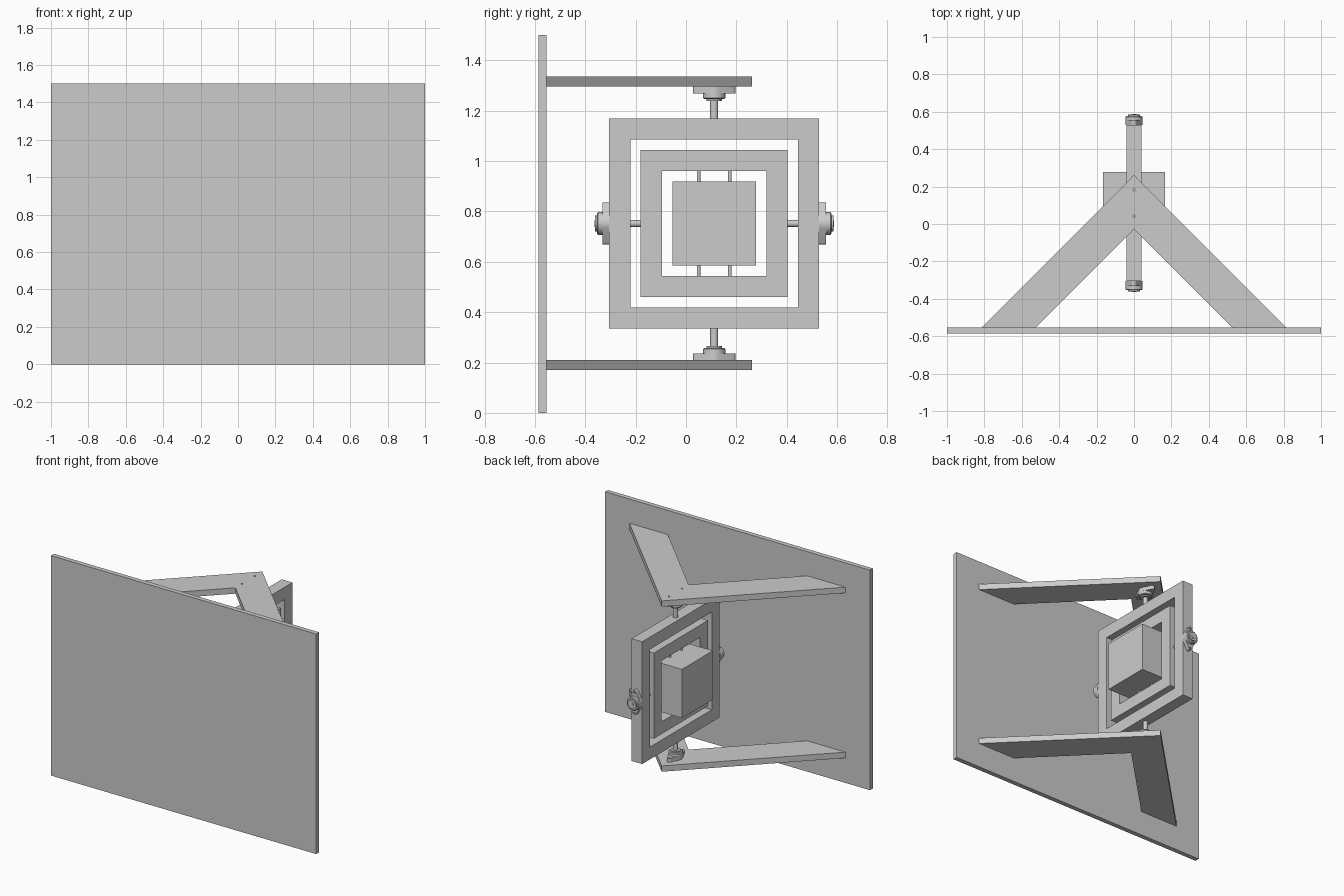
import bpy, bmesh, math
from mathutils import Matrix, Vector

if "Cube" in bpy.data.objects:
    bpy.data.objects.remove(bpy.data.objects["Cube"])

grey = bpy.data.materials.new("plain grey")
grey.use_nodes = True
grey.diffuse_color = (0.6, 0.6, 0.6, 1)
grey.node_tree.nodes["Principled BSDF"].inputs["Base Color"].default_value = (0.6, 0.6, 0.6, 1)

CY, CZ = 0.112, 0.752   # common centre of the gimbal
HALF = 0.417            # half size of the outer frame
HOLE = 0.07             # bolt hole distance from a bearing axis


def finish(name, bm):
    bmesh.ops.recalc_face_normals(bm, faces=bm.faces)
    mesh = bpy.data.meshes.new(name)
    bm.to_mesh(mesh)
    bm.free()
    mesh.materials.append(grey)
    obj = bpy.data.objects.new(name, mesh)
    bpy.context.collection.objects.link(obj)
    return obj


def select(obj):
    bpy.ops.object.select_all(action="DESELECT")
    obj.select_set(True)
    bpy.context.view_layer.objects.active = obj


def smooth(obj):
    select(obj)
    bpy.ops.object.shade_smooth_by_angle(angle=math.radians(30))


def box(name, centre, size):
    bm = bmesh.new()
    bmesh.ops.create_cube(bm, size=1)
    bmesh.ops.scale(bm, vec=size, verts=bm.verts)
    bmesh.ops.translate(bm, vec=centre, verts=bm.verts)
    return finish(name, bm)


def prism(name, outline, height, matrix):
    bm = bmesh.new()
    face = bm.faces.new([bm.verts.new((x, y, 0)) for x, y in outline])
    top = bmesh.ops.extrude_face_region(bm, geom=[face])["geom"]
    bmesh.ops.translate(bm, vec=(0, 0, height),
                        verts=[v for v in top if isinstance(v, bmesh.types.BMVert)])
    bmesh.ops.transform(bm, matrix=matrix, verts=bm.verts)
    return finish(name, bm)


def rod(name, start, end, radius, sides=24):
    a, b = Vector(start), Vector(end)
    bm = bmesh.new()
    turn = (b - a).to_track_quat("Z", "Y").to_matrix().to_4x4()
    bmesh.ops.create_cone(bm, cap_ends=True, segments=sides, radius1=radius, radius2=radius,
                          depth=(b - a).length, matrix=Matrix.Translation((a + b) / 2) @ turn)
    obj = finish(name, bm)
    smooth(obj)
    return obj


def cut(obj, cutters):
    for cutter in cutters:
        cutter.hide_render = True
        mod = obj.modifiers.new("cut", "BOOLEAN")
        mod.operation, mod.solver, mod.object = "DIFFERENCE", "EXACT", cutter
        select(obj)
        bpy.ops.object.modifier_apply(modifier=mod.name)
        bpy.data.objects.remove(cutter)


def frame(name, half, thickness):
    obj = box(name, (0, CY, CZ), (0.08, 2 * half, 2 * half))
    inner = 2 * (half - thickness)
    cut(obj, [box("opening", (0, CY, CZ), (1, inner, inner))])
    return obj


def bearing(name, base, axis, long_dir):
    """Two-bolt flange with a stepped round housing."""
    z, x = Vector(axis), Vector(long_dir)
    y = z.cross(x)
    matrix = Matrix.Translation(base) @ Matrix((x, y, z)).transposed().to_4x4()
    big, small = 0.045, 0.014
    a = math.acos((big - small) / HOLE)
    outline = []
    for cx, r, lo, hi in ((HOLE, small, -a, a), (0, big, a, math.pi - a),
                          (-HOLE, small, math.pi - a, math.pi + a),
                          (0, big, math.pi + a, 2 * math.pi - a)):
        for i in range(9):
            t = lo + (hi - lo) * i / 8
            outline.append((cx + r * math.cos(t), r * math.sin(t)))
    flange = prism(name + "_flange", outline, 0.026, matrix)
    cut(flange, [rod("drill", matrix @ Vector((s * HOLE, 0, -0.1)),
                     matrix @ Vector((s * HOLE, 0, 0.1)), 0.006, 12) for s in (-1, 1)])
    smooth(flange)

    # Housing turned from a stepped profile
    bm = bmesh.new()
    profile = [(0, 0.01), (0.045, 0.01), (0.045, 0.044), (0.04, 0.048),
               (0.031, 0.048), (0.031, 0.056), (0, 0.056)]
    verts = [bm.verts.new((r, 0, h)) for r, h in profile]
    edges = [bm.edges.new(pair) for pair in zip(verts, verts[1:])]
    bmesh.ops.spin(bm, geom=verts + edges, cent=(0, 0, 0), axis=(0, 0, 1),
                   angle=2 * math.pi, steps=32)
    bmesh.ops.remove_doubles(bm, verts=bm.verts, dist=0.0001)
    bmesh.ops.transform(bm, matrix=matrix, verts=bm.verts)
    smooth(finish(name + "_housing", bm))


# Front panel
box("front_panel", (0, -0.57, 0.75), (2, 0.032, 1.5))

# V-shaped brackets with bolt holes
vee = [(0, 0.262), (-0.815, -0.554), (-0.525, -0.554), (0, -0.028), (0.525, -0.554), (0.815, -0.554)]
for name, z in (("lower_bracket", 0.17), ("upper_bracket", 1.295)):
    bracket = prism(name, vee, 0.04, Matrix.Translation((0, 0, z)))
    cut(bracket, [rod("drill", (0, CY + s * HOLE, z - 0.1), (0, CY + s * HOLE, z + 0.1), 0.006, 12)
                  for s in (-1, 1)])

# Nested square frames and the central block
outer = frame("outer_frame", HALF, 0.084)
cut(outer, [rod("drill", (0, -1, CZ + s * HOLE), (0, 1, CZ + s * HOLE), 0.006, 12) for s in (-1, 1)])
frame("inner_frame", 0.292, 0.084)
box("centre_block", (0, CY, CZ), (0.33, 0.333, 0.333))

# Bearings and pivot shafts
for s, vertical, side in ((-1, "lower", "front"), (1, "upper", "back")):
    bearing(vertical + "_bearing", (0, CY, CZ + s * 0.543), (0, 0, -s), (0, 1, 0))
    rod(vertical + "_shaft", (0, CY, CZ + s * 0.41), (0, CY, CZ + s * 0.52), 0.016)
    bearing(side + "_bearing", (0, CY + s * HALF, CZ), (0, s, 0), (0, 0, 1))
    rod(side + "_shaft", (0, CY + s * 0.28, CZ), (0, CY + s * 0.476, CZ), 0.014)
    # Thin pins holding the block in the inner frame
    for k, end in ((-1, "front"), (1, "back")):
        y = CY + k * 0.062
        rod(f"{vertical}_{end}_pin", (0, y, CZ + s * 0.16), (0, y, CZ + s * 0.215), 0.007, 16)
